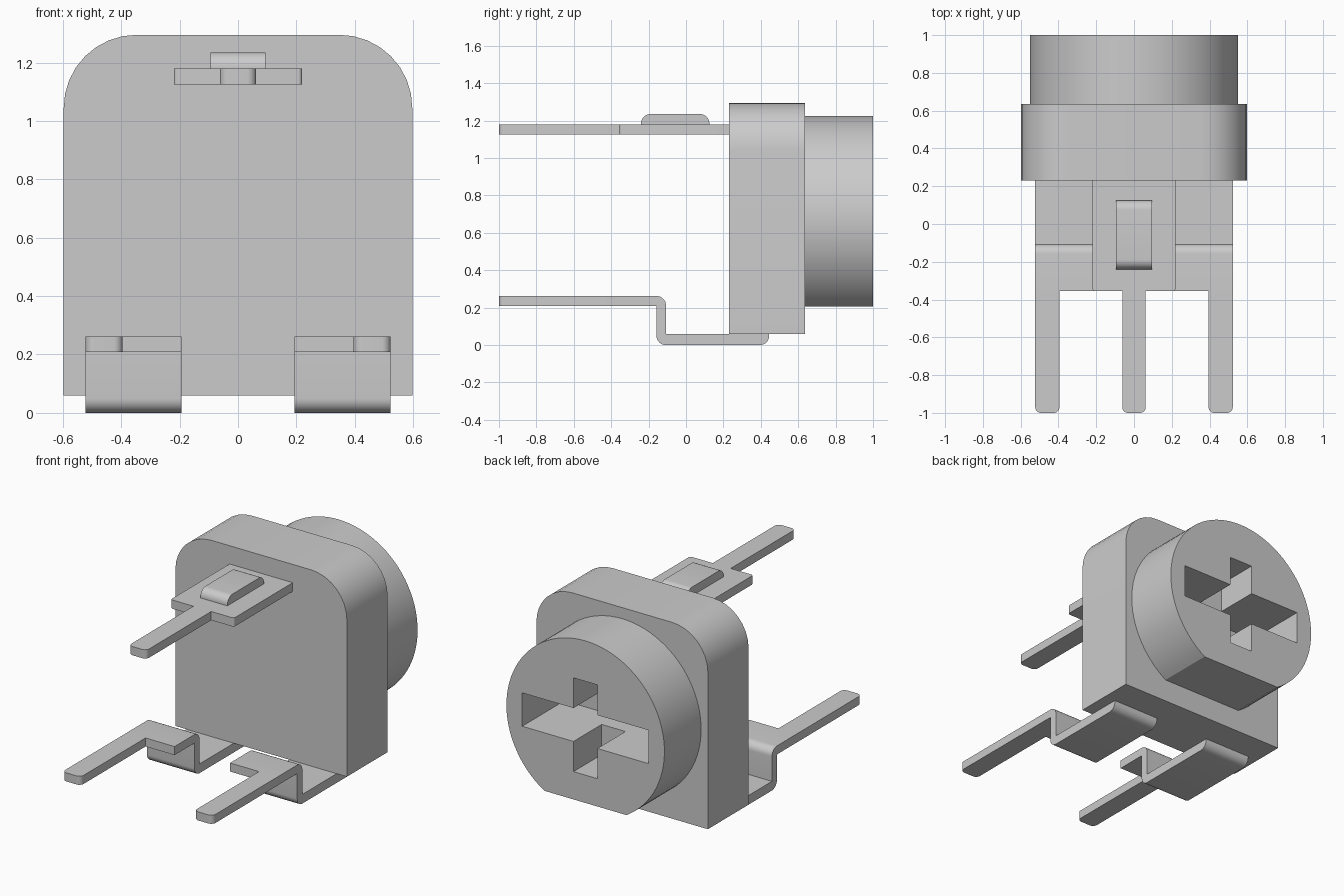
import bpy, bmesh
from math import pi, radians, sin, cos, asin
from mathutils import Vector

cube = bpy.data.objects.get("Cube")
if cube:
    bpy.data.objects.remove(cube, do_unlink=True)

grey = bpy.data.materials.new("plain_grey")
grey.use_nodes = True
GREY = (0.6, 0.6, 0.6, 1)
grey.diffuse_color = GREY
grey.node_tree.nodes["Principled BSDF"].inputs["Base Color"].default_value = GREY


def rounded(points, steps=8):
    """Outline from (u, v, radius) corners, each replaced by an arc."""
    out = []
    for i, (u, v, r) in enumerate(points):
        p = Vector((u, v))
        if not r:
            out.append(p)
            continue
        a = (Vector(points[i - 1][:2]) - p).normalized() * r
        b = (Vector(points[(i + 1) % len(points)][:2]) - p).normalized() * r
        for k in range(steps + 1):
            t = k / steps * pi / 2
            out.append(p + a * (1 - sin(t)) + b * (1 - cos(t)))
    return out


def prism(name, outline, axis, lo, hi):
    """Extrude a flat outline along an axis; the outline uses the other two."""
    def place(p, w):
        return {"x": (w, p[0], p[1]), "y": (p[0], w, p[1]), "z": (p[0], p[1], w)}[axis]
    bm = bmesh.new()
    low = [bm.verts.new(place(p, lo)) for p in outline]
    high = [bm.verts.new(place(p, hi)) for p in outline]
    bm.faces.new(low)
    bm.faces.new(high)
    n = len(low)
    for i in range(n):
        j = (i + 1) % n
        bm.faces.new((low[i], low[j], high[j], high[i]))
    bmesh.ops.recalc_face_normals(bm, faces=bm.faces)
    mesh = bpy.data.meshes.new(name)
    bm.to_mesh(mesh)
    bm.free()
    mesh.materials.append(grey)
    obj = bpy.data.objects.new(name, mesh)
    bpy.context.collection.objects.link(obj)
    return obj


def box(u0, u1, v0, v1, radii=(0, 0, 0, 0)):
    corners = ((u0, v0), (u1, v0), (u1, v1), (u0, v1))
    return rounded([(u, v, r) for (u, v), r in zip(corners, radii)])


def activate(obj):
    bpy.ops.object.select_all(action="DESELECT")
    obj.select_set(True)
    bpy.context.view_layer.objects.active = obj


def cut(obj, cutter):
    mod = obj.modifiers.new("slot", "BOOLEAN")
    mod.operation, mod.solver, mod.object = "DIFFERENCE", "EXACT", cutter
    activate(obj)
    bpy.ops.object.modifier_apply(modifier=mod.name)


# Housing with two large rounded top corners
housing = prism("housing", box(-0.597, 0.597, 0.06, 1.295, (0, 0, 0.25, 0.25)), "y", 0.23, 0.635)

# Round dial with a flat along its lower edge
R, MID, FLAT = 0.55, 0.675, 0.205
start = asin((FLAT - MID) / R)
sweep = pi - 2 * start
arc = [start + sweep * k / 72 for k in range(73)]
dial = prism("dial", [(R * cos(a), MID + R * sin(a)) for a in arc], "y", 0.635, 1.0)

# Cross-shaped driver slot, the wide arm being the deeper one
wide = prism("wide_slot_cutter", box(-0.44, 0.44, MID - 0.105, MID + 0.105), "y", 0.58, 1.1)
tall = prism("tall_slot_cutter", box(-0.083, 0.083, MID - 0.295, MID + 0.295), "y", 0.72, 1.1)
for target, cutter in ((housing, wide), (dial, wide), (dial, tall)):
    cut(target, cutter)
for cutter in (wide, tall):
    bpy.data.objects.remove(cutter, do_unlink=True)

parts = [housing, dial]

# Upper terminal: plate, pin and raised rib
TIP = (0.03, 0.03, 0, 0)
Z0, Z1 = 1.125, 1.18
parts += [
    prism("upper_plate", box(-0.22, 0.22, -0.355, 0.23, (0.015, 0.015, 0, 0)), "z", Z0, Z1),
    prism("upper_pin", box(-0.062, 0.062, -1, -0.355, TIP), "z", Z0, Z1),
    prism("upper_rib", box(-0.24, 0.125, Z1, 1.235, (0, 0, 0.05, 0.05)), "x", -0.094, 0.094),
]

# Lower terminals: stepped strip under the housing and a pin on the outer side
step = rounded([
    (-0.355, 0.208, 0), (-0.158, 0.208, 0), (-0.158, 0, 0.05), (0.445, 0, 0.05),
    (0.445, 0.058, 0), (-0.107, 0.058, 0), (-0.107, 0.262, 0.05), (-0.355, 0.262, 0)])
for side, word in ((-1, "right"), (1, "left")):
    inner, outer, pin = side * 0.193, side * 0.523, side * 0.395
    parts.append(prism(word + "_lower_strip", step, "x", min(inner, outer), max(inner, outer)))
    parts.append(prism(word + "_lower_pin", box(min(pin, outer), max(pin, outer), -1, -0.355, TIP),
                       "z", 0.208, 0.262))

for obj in parts:
    activate(obj)
    bpy.ops.object.shade_smooth_by_angle(angle=radians(30))
